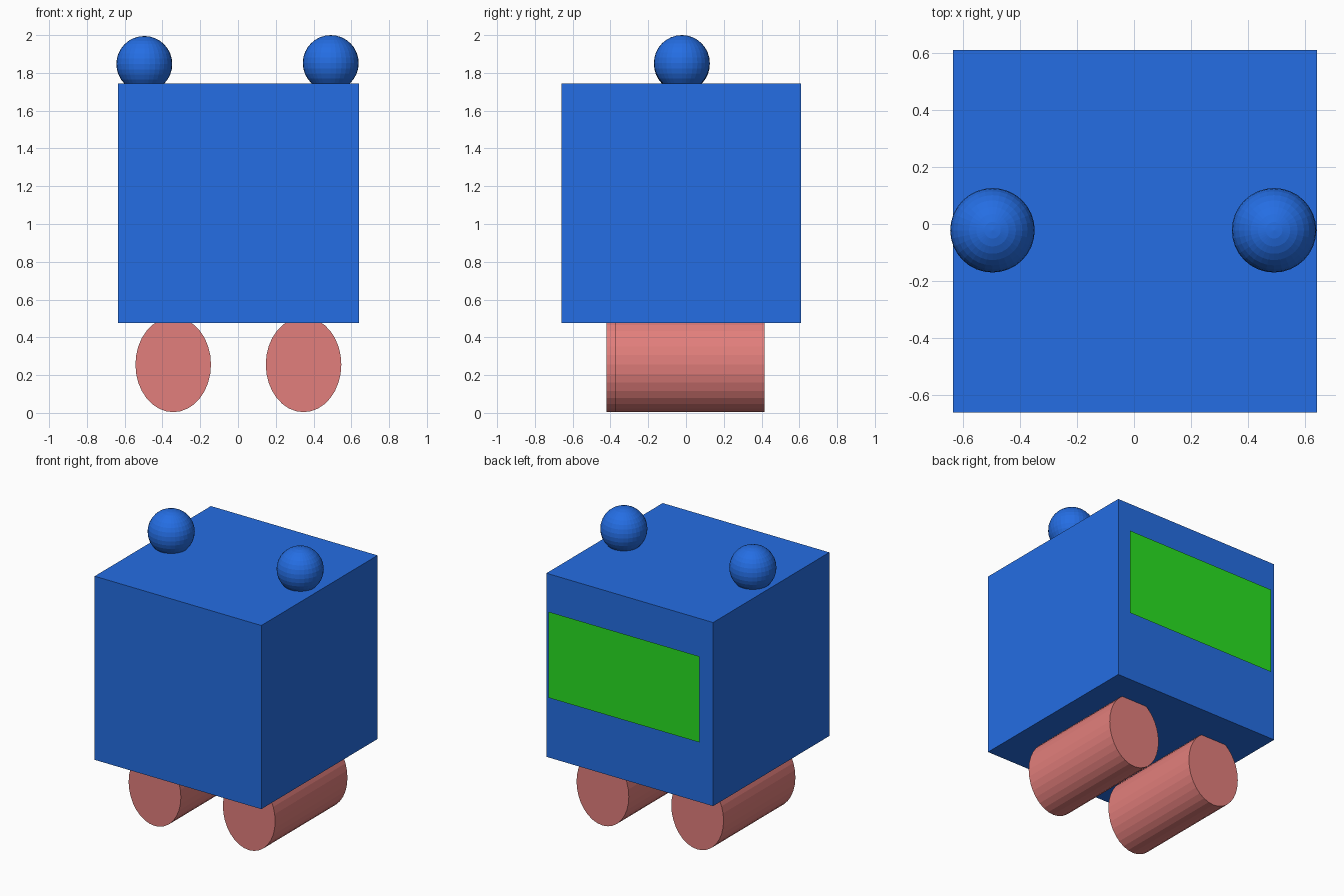
import bpy
import math

if "Cube" in bpy.data.objects:
    bpy.data.objects.remove(bpy.data.objects["Cube"])


def material(name, rgb):
    m = bpy.data.materials.new(name)
    m.diffuse_color = (*rgb, 1.0)
    m.use_nodes = True
    m.node_tree.nodes["Principled BSDF"].inputs["Base Color"].default_value = m.diffuse_color
    return m


BLUE = material("blue", (0.018, 0.155, 0.77))
PINK = material("salmon pink", (0.76, 0.21, 0.20))
GREEN = material("green", (0.022, 0.75, 0.016))


def finish(name, mat, scale):
    ob = bpy.context.object
    ob.name = name
    ob.scale = scale
    ob.data.materials.append(mat)
    return ob


# Cube body
bpy.ops.mesh.primitive_cube_add(size=1, location=(0.003, -0.025, 1.11))
finish("body", BLUE, (1.275, 1.27, 1.27))

# Ball ears on top
for side, x, z in (("left", -0.496, 1.847), ("right", 0.491, 1.852)):
    bpy.ops.mesh.primitive_uv_sphere_add(segments=32, ring_count=16, radius=0.148,
                                         location=(x, -0.022, z))
    finish(side + "_ear", BLUE, (1, 1, 1))

# Oval roller feet lying along y
for side, x, y0, y1 in (("left", -0.343, -0.42, 0.365), ("right", 0.347, -0.375, 0.415)):
    bpy.ops.mesh.primitive_cylinder_add(vertices=32, radius=1, depth=1,
                                        location=(x, (y0 + y1) / 2, 0.256),
                                        rotation=(math.pi / 2, 0, 0))
    finish(side + "_foot", PINK, (0.2, 0.252, y1 - y0))

# Thin panel floating just behind the back face, facing +y
bpy.ops.mesh.primitive_plane_add(size=1, location=(0.011, 0.662, 1.215),
                                 rotation=(-math.pi / 2, 0, 0))
finish("back_panel", GREEN, (1.152, 0.595, 1))
